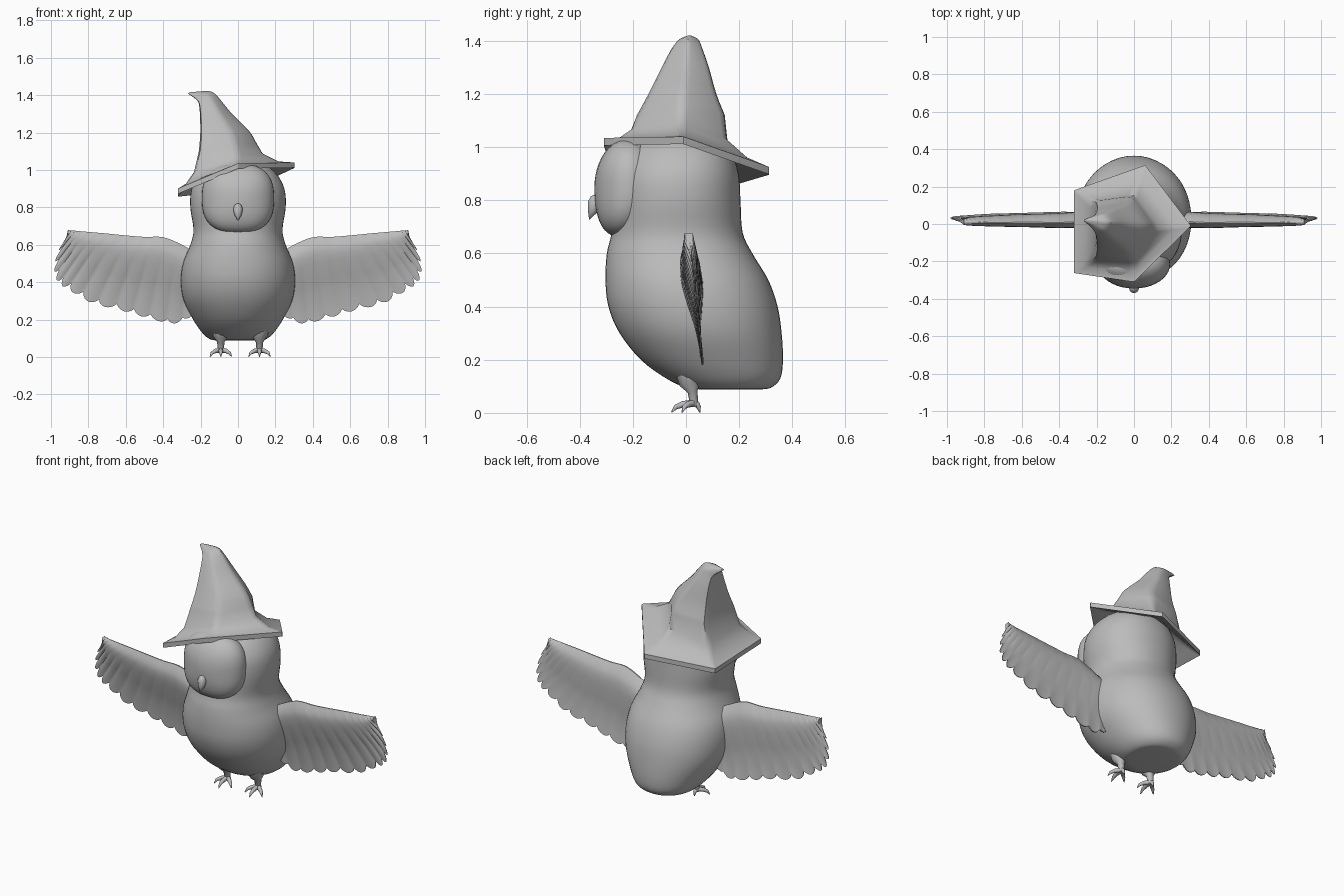
import bpy, bmesh, math
from mathutils import Vector, Matrix

if "Cube" in bpy.data.objects:
    bpy.data.objects.remove(bpy.data.objects["Cube"])

grey = bpy.data.materials.new("soft_grey")
grey.diffuse_color = (0.5, 0.5, 0.5, 1)
grey.use_nodes = True
grey.node_tree.nodes["Principled BSDF"].inputs["Base Color"].default_value = grey.diffuse_color


def finish(name, bm, angle=50):
    bmesh.ops.recalc_face_normals(bm, faces=bm.faces)
    me = bpy.data.meshes.new(name)
    bm.to_mesh(me)
    bm.free()
    ob = bpy.data.objects.new(name, me)
    bpy.context.collection.objects.link(ob)
    me.materials.append(grey)
    bpy.ops.object.select_all(action='DESELECT')
    ob.select_set(True)
    bpy.context.view_layer.objects.active = ob
    bpy.ops.object.shade_smooth_by_angle(angle=math.radians(angle))
    return ob


def spline(pts, t):
    """Smooth curve through tuples, t from 0 to 1."""
    n = len(pts) - 1
    i = min(int(t * n), n - 1)
    f = t * n - i
    p1, p2 = Vector(pts[i]), Vector(pts[i + 1])
    p0 = Vector(pts[i - 1]) if i else p1 * 2 - p2
    p3 = Vector(pts[i + 2]) if i + 2 <= n else p2 * 2 - p1
    return 0.5 * (2 * p1 + (p2 - p0) * f + (2 * p0 - 5 * p1 + 4 * p2 - p3) * f * f
                  + (3 * p1 - p0 - 3 * p2 + p3) * f ** 3)


def loft(bm, rings):
    """Skin closed rings of equal length and cap both ends."""
    vs = [[bm.verts.new(p) for p in r] for r in rings]
    n = len(vs[0])
    for a, b in zip(vs, vs[1:]):
        for i in range(n):
            bm.faces.new((a[i], a[(i + 1) % n], b[(i + 1) % n], b[i]))
    bm.faces.new(vs[0][::-1])
    bm.faces.new(vs[-1])


def tube(bm, pts, radii, n=10):
    """Tapered round limb along points."""
    pts = [Vector(p) for p in pts]
    rings = []
    for i, p in enumerate(pts):
        d = pts[min(i + 1, len(pts) - 1)] - pts[max(i - 1, 0)]
        m = d.to_track_quat('Z', 'Y').to_matrix()
        rings.append([p + m @ Vector((math.cos(a), math.sin(a), 0)) * radii[i]
                      for a in (math.tau * k / n for k in range(n))])
    loft(bm, rings)


def spow(v, e):
    return math.copysign(abs(v) ** e, v)


# Body and head: height, front y, back y, half width
body = [(0.088, 0.06, 0.28, 0.11), (0.095, 0.0, 0.32, 0.15), (0.13, -0.075, 0.355, 0.192),
        (0.2, -0.17, 0.365, 0.24), (0.3, -0.25, 0.36, 0.29), (0.4, -0.292, 0.345, 0.306),
        (0.5, -0.303, 0.31, 0.295), (0.6, -0.298, 0.25, 0.255), (0.68, -0.28, 0.213, 0.238),
        (0.8, -0.275, 0.205, 0.255), (0.9, -0.265, 0.198, 0.248), (0.98, -0.225, 0.17, 0.205),
        (1.03, -0.16, 0.11, 0.14), (1.05, -0.08, 0.03, 0.06)]
rings = []
for k in range(53):
    z, f, b, w = spline(body, k / 52)
    ring = []
    for j in range(48):
        a = math.tau * j / 48
        ring.append((w * spow(math.cos(a), 0.94),
                     (f + b) / 2 + (b - f) / 2 * spow(math.sin(a), 0.94), z))
    rings.append(ring)
bm = bmesh.new()
loft(bm, rings)
finish("body", bm, 70)

# Face disc: rounded-square cushion, lower edge pushed forward
bm = bmesh.new()
bmesh.ops.create_uvsphere(bm, u_segments=40, v_segments=24, radius=1)
for v in bm.verts:
    x, y, z = v.co
    s = (x * x + z * z) ** 0.5 / max((abs(x) ** 2.6 + abs(z) ** 2.6) ** (1 / 2.6), 1e-6)
    x, z = x * s, z * s
    v.co = (0.193 * x, -0.215 + 0.13 * y - 0.035 * (z < 0) * z * z, 0.848 + 0.185 * z)
finish("face_disc", bm, 70)

# Beak: pointed drop
bm = bmesh.new()
tube(bm, [(0, -0.335, 0.822), (0, -0.34, 0.81), (0, -0.344, 0.79), (0, -0.352, 0.76),
          (0, -0.364, 0.728)], [0.005, 0.019, 0.026, 0.019, 0.001], 14)
finish("beak", bm, 70)


# Hat: five-sided brim and bent cone
def soft_corners(corners, cut):
    """Replace each corner by three points for a rounded edge."""
    c = [Vector(p) for p in corners]
    mid = sum(c, Vector((0, 0, 0))) / 5
    out = []
    for i, p in enumerate(c):
        out += [p.lerp(c[i - 1], cut), p.lerp(mid, cut * 0.32), p.lerp(c[(i + 1) % 5], cut)]
    return out


brim = [(0.06, 0.315, 0.925), (0.305, -0.01, 1.04), (0.0, -0.31, 1.035),
        (-0.322, -0.262, 0.9), (-0.322, 0.18, 0.885)]
base = [(0.0, 0.16, 1.03), (0.14, -0.02, 1.09), (0.0, -0.21, 1.07),
        (-0.235, -0.2, 0.99), (-0.235, 0.13, 0.985)]
pent = [(0.26, 0.97), (1, 0), (0.26, -1), (-0.97, -0.97), (-0.97, 0.81)]
low = [Vector(p) - Vector((0, 0, 0.028)) for p in brim]
mid_ring = [Vector(b).lerp(Vector(c), 0.5) - Vector((0, 0, 0.018)) for b, c in zip(brim, base)]
rings = [soft_corners([Vector(p) * 0.9 + Vector((-0.005, 0, 0.07)) for p in base], 0.1),
         soft_corners([p - Vector((0, 0, 0.022)) for p in mid_ring], 0.06),
         soft_corners(low, 0.02), soft_corners(brim, 0.02),
         soft_corners(mid_ring, 0.07), soft_corners(base, 0.13)]
# centre x, centre y, height, half x, half y, lean
cone = [(-0.052, -0.015, 1.12, 0.162, 0.17, 0.12), (-0.069, -0.01, 1.2, 0.137, 0.132, 0.06),
        (-0.118, 0, 1.3, 0.088, 0.092, 0.05), (-0.15, 0.005, 1.365, 0.062, 0.063, 0.15),
        (-0.178, 0.01, 1.396, 0.045, 0.045, 0.5), (-0.215, 0.015, 1.406, 0.027, 0.026, 0.6),
        (-0.262, 0.02, 1.412, 0.006, 0.006, 0.6)]
for k in range(19):
    cx, cy, cz, hx, hy, s = spline(cone, k / 18)
    rings.append(soft_corners([(cx + hx * u, cy + hy * v, cz + s * hx * u) for u, v in pent],
                              0.15 + 0.008 * k))
bm = bmesh.new()
loft(bm, rings)
finish("hat", bm, 40)

# Wings: leading edge and feather-tip edge as (x, z) curves, thick at the front
lead = [(0.2, 0.54), (0.3, 0.60), (0.4, 0.64), (0.5, 0.642), (0.6, 0.65), (0.7, 0.66),
        (0.78, 0.667), (0.84, 0.672), (0.88, 0.676), (0.91, 0.678)]
trail = [(0.22, 0.24), (0.34, 0.19), (0.48, 0.22), (0.62, 0.262), (0.77, 0.3), (0.89, 0.37),
         (0.955, 0.42), (0.97, 0.5), (0.945, 0.59), (0.915, 0.645)]
# position from front to rear edge, half thickness
thick = [(0, 0.004), (0.125, 0.038), (0.25, 0.043), (0.375, 0.036), (0.5, 0.026),
         (0.625, 0.015), (0.75, 0.008), (0.875, 0.004), (1, 0.003)]
FEATHERS, NU, NV = 14, 112, 18
for name, side in (("right_wing", 1), ("left_wing", -1)):
    rings = []
    for i in range(NU + 1):
        u = i / NU
        L, T = spline(lead, u), spline(trail, u)
        wave = abs(math.sin(math.pi * FEATHERS * u))
        T = T + (T - L).normalized() * (wave ** 0.7 - 0.5) * (0.018 + 0.03 * u)
        front, back = [], []
        for j in range(NV + 1):
            v = j / NV
            p = L.lerp(T, v)
            h = spline(thick, v)[1] * (1 - 0.65 * u)
            y = 0.0 + (0.66 - p.y) * 0.13 + 0.012 * u
            rib = 0.006 * (wave - 0.5) * max(0, v - 0.3)
            front.append((side * p.x, y - h - rib, p.y))
            back.append((side * p.x, y + h - rib, p.y))
        rings.append(front + back[::-1])
    bm = bmesh.new()
    loft(bm, rings)
    finish(name, bm, 50)

# Legs with three front toes and one back toe
for name, x in (("left_foot", -0.092), ("right_foot", 0.115)):
    bm = bmesh.new()
    tube(bm, [(x, 0.01, 0.15), (x, 0.015, 0.11), (x, 0.025, 0.08), (x, 0.03, 0.035), (x, 0.03, 0.022)],
         [0.05, 0.042, 0.02, 0.016, 0.012])
    for dx, dy in ((-0.058, -0.045), (0.0, -0.085), (0.058, -0.045), (0.0, 0.022)):
        tube(bm, [(x, 0.03, 0.037), (x + dx * 0.5, 0.03 + dy * 0.5, 0.032),
                  (x + dx * 0.8, 0.03 + dy * 0.8, 0.022), (x + dx, 0.03 + dy, 0.002)],
             [0.014, 0.012, 0.009, 0.002], 8)
    finish(name, bm, 60)
